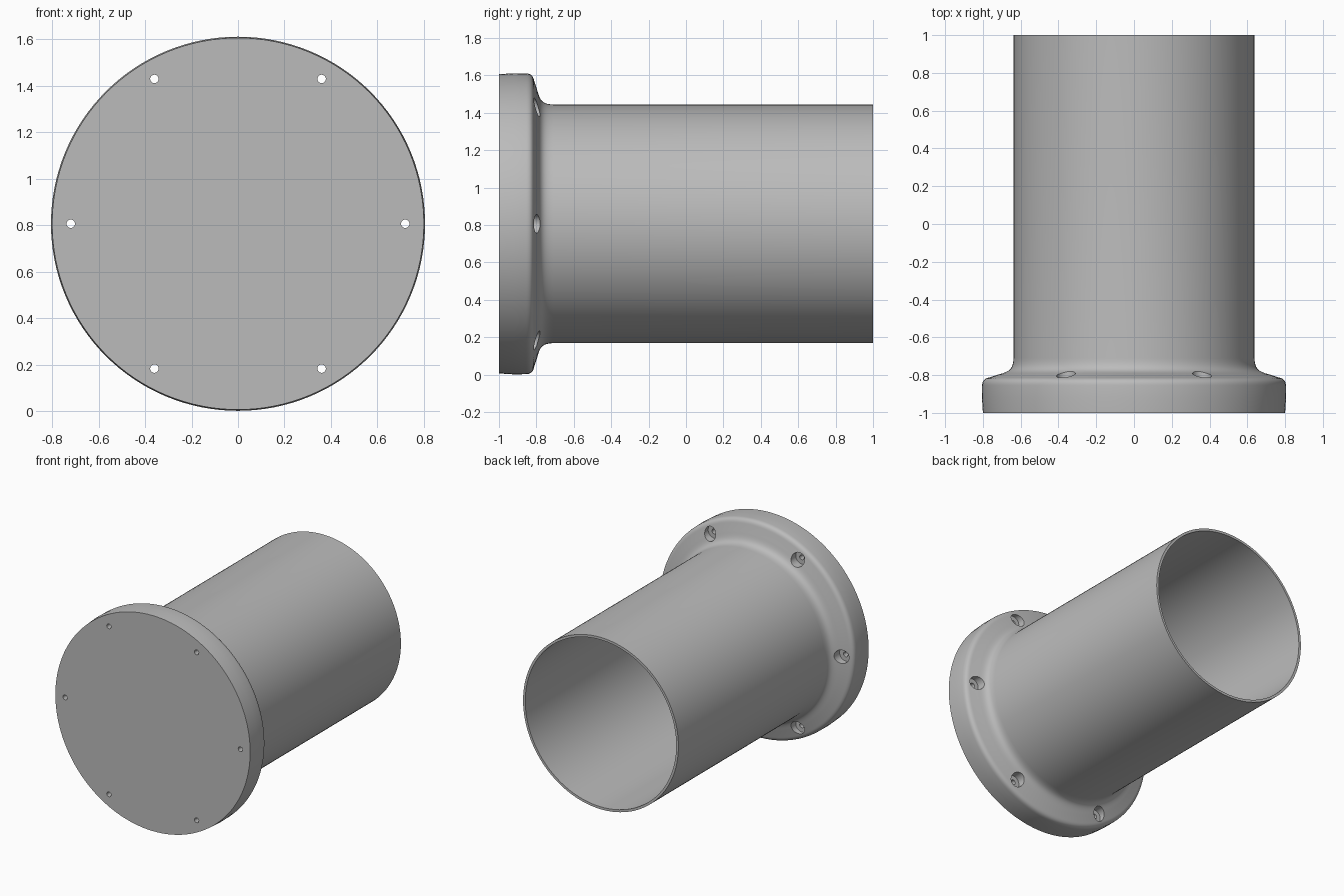
import bpy, bmesh, math
from mathutils import Matrix, Vector

if "Cube" in bpy.data.objects:
    bpy.data.objects.remove(bpy.data.objects["Cube"], do_unlink=True)

CENTRE_Z = 0.806
SEGMENTS = 128

grey = bpy.data.materials.new("plain grey")
grey.use_nodes = True
grey.diffuse_color = (0.5, 0.5, 0.5, 1)
grey.node_tree.nodes["Principled BSDF"].inputs["Base Color"].default_value = (0.5, 0.5, 0.5, 1)


def make_object(name, bm):
    bmesh.ops.recalc_face_normals(bm, faces=bm.faces[:])
    mesh = bpy.data.meshes.new(name)
    bm.to_mesh(mesh)
    bm.free()
    mesh.materials.append(grey)
    obj = bpy.data.objects.new(name, mesh)
    obj.location.z = CENTRE_Z
    bpy.context.collection.objects.link(obj)
    return obj


def lathe(name, profile):
    """Turn a (radius, y) profile around the y axis."""
    bm = bmesh.new()
    verts = [bm.verts.new((r, y, 0)) for r, y in profile]
    edges = [bm.edges.new(pair) for pair in zip(verts, verts[1:])]
    bmesh.ops.spin(bm, geom=verts + edges, cent=(0, 0, 0), axis=(0, 1, 0),
                   angle=math.tau, steps=SEGMENTS, use_duplicate=False)
    bmesh.ops.remove_doubles(bm, verts=bm.verts[:], dist=0.0001)
    return make_object(name, bm)


def bezier(a, b, c, d, steps=10):
    """Points on a smooth curve from a to d."""
    a, b, c, d = map(Vector, (a, b, c, d))
    return [tuple(a * (1-t)**3 + b * 3*t*(1-t)**2 + c * 3*t*t*(1-t) + d * t**3)
            for t in (i / steps for i in range(steps + 1))]


# Flanged tube: front plate, rounded rim, sloping shoulder, thin open barrel
rim = bezier((0.804, -0.855), (0.803, -0.83), (0.793, -0.818), (0.765, -0.812))
shoulder = bezier((0.72, -0.797), (0.665, -0.782), (0.64, -0.775), (0.638, -0.71))
body = lathe("flanged_tube", [(0, -1), (0.8, -1), (0.805, -0.92)] + rim + shoulder
             + [(0.638, 1), (0.62, 1), (0.62, -0.9), (0, -0.9)])

# Bolt holes: narrow through hole with a wider recess behind the flange
drill = bmesh.new()
for i in range(6):
    angle = i * math.tau / 6
    x, z = 0.72 * math.cos(angle), 0.72 * math.sin(angle)
    for radius, start, end in ((0.018, -1.1, -0.8), (0.05, -0.845, -0.6)):
        place = Matrix.Translation((x, (start + end) / 2, z)) @ Matrix.Rotation(math.pi / 2, 4, "X")
        bmesh.ops.create_cone(drill, cap_ends=True, segments=32, radius1=radius,
                              radius2=radius, depth=end - start, matrix=place)
cutter = make_object("bolt_hole_cutter", drill)
cutter.hide_render = True

holes = body.modifiers.new("bolt holes", "BOOLEAN")
holes.operation = "DIFFERENCE"
holes.solver = "EXACT"
holes.use_self = True
holes.object = cutter

bpy.ops.object.select_all(action="DESELECT")
body.select_set(True)
bpy.context.view_layer.objects.active = body
bpy.ops.object.modifier_apply(modifier=holes.name)
bpy.data.objects.remove(cutter, do_unlink=True)
bpy.ops.object.shade_smooth_by_angle(angle=math.radians(30))
